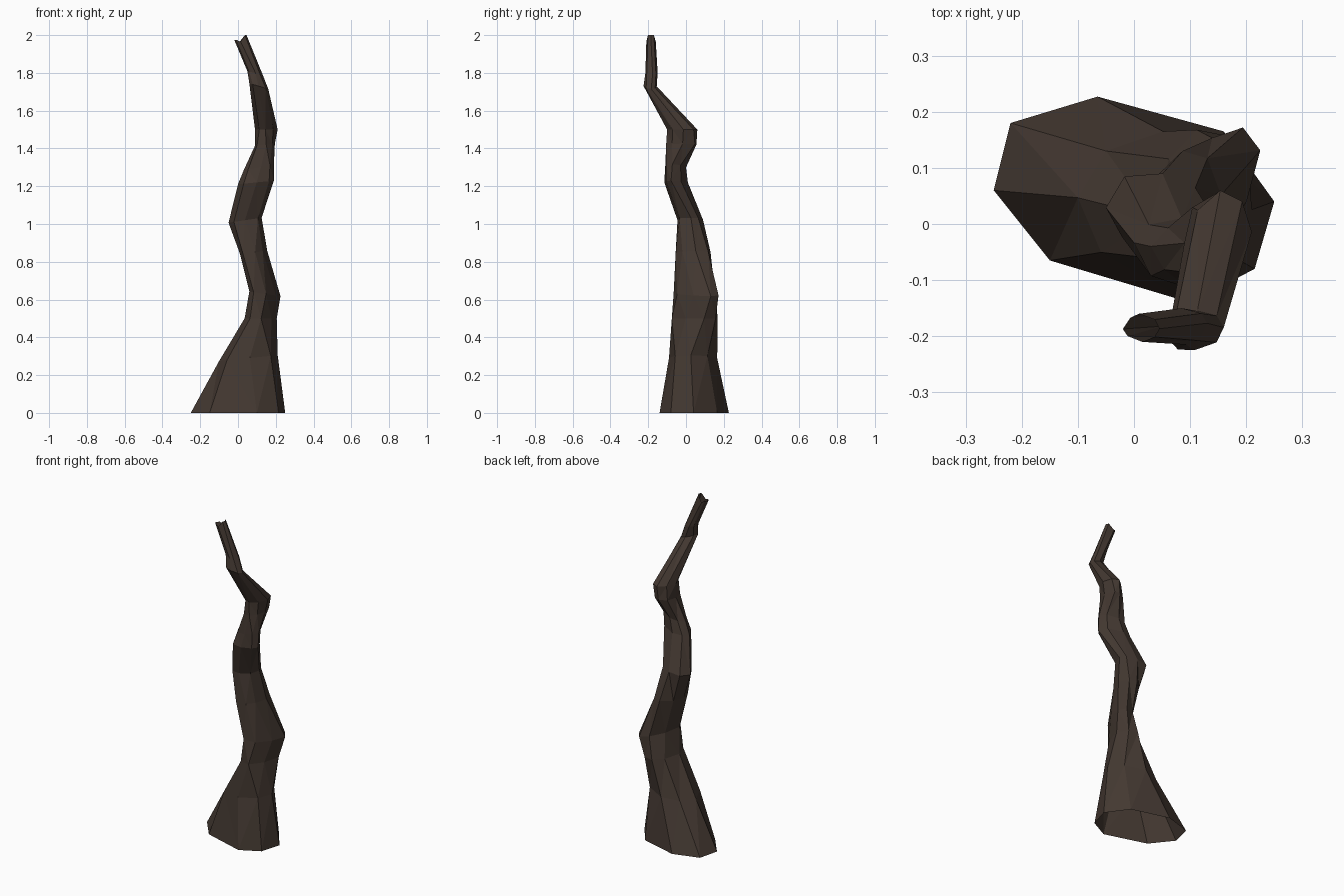
import bpy
import bmesh
import random
from math import sin, cos, tau

random.seed(4)
SIDES = 8

default = bpy.data.objects.get("Cube")
if default:
    bpy.data.objects.remove(default, do_unlink=True)

# Dark bark material
bark = bpy.data.materials.new("dark_brown_bark")
bark.use_nodes = True
colour = (0.057, 0.040, 0.031, 1)
bark.diffuse_color = colour
shader = bark.node_tree.nodes["Principled BSDF"]
shader.inputs["Base Color"].default_value = colour
shader.inputs["Roughness"].default_value = 0.9

# Flared foot outline, counter-clockwise from the left side
FOOT = [(.25, .04), (.16, .165), (-.065, .227), (-.22, .18),
        (-.25, .06), (-.15, -.065), (.1, -.14), (.215, -.08)]

# Cross-sections: height, x range, y range, diagonal lean, slope along x
RINGS = [
    (.29, -.10, .21, -.09, .165, .0, .1),
    (.50, .035, .205, -.075, .168, .3, .0),
    (.63, .06, .225, -.065, .172, .6, -.15),
    (.85, .01, .155, -.055, .13, .3, .1),
    (1.02, -.05, .125, -.045, .09, -.1, .15),
    (1.22, .0, .19, -.115, .01, -.3, .1),
    (1.30, .03, .19, -.11, .0, -.2, .2),
    (1.42, .09, .195, -.105, .055, .1, .1),
    (1.50, .09, .21, -.1, .06, .2, .0),
    (1.73, .06, .16, -.225, -.155, .2, -.3),
    (1.80, .05, .13, -.215, -.15, .0, -.2),
    (1.985, -.02, .045, -.21, -.16, .0, .0),
]


def fit(values, low, high):
    """Stretch values so that they span low to high."""
    a, b = min(values), max(values)
    return [low + (v - a) / (b - a) * (high - low) for v in values]


def section(z, x0, x1, y0, y1, lean, slope):
    """One knotty, leaning cross-section of the trunk."""
    angles = [tau * i / SIDES + random.uniform(-.12, .12) for i in range(SIDES)]
    radii = [random.uniform(.86, 1) for _ in angles]
    xs = fit([r * cos(a) for a, r in zip(angles, radii)], x0, x1)
    ys = fit([r * sin(a + lean) for a, r in zip(angles, radii)], y0, y1)
    middle = (x0 + x1) / 2
    return [(x, y, z + slope * (x - middle)) for x, y in zip(xs, ys)]


# Trunk: loft through all sections, open at the foot and the broken tip
bm = bmesh.new()
sections = [[(x, y, 0) for x, y in FOOT]] + [section(*r) for r in RINGS]

# Splintered tip: sides raised, middle notched
tip = sections[-1]
sections[-1] = [(x, y, 2 if abs(x - .04) < .012 else
                 1.975 if x < 0 else 1.965) for x, y, z in tip]

loops = [[bm.verts.new(p) for p in s] for s in sections]
for low, high in zip(loops, loops[1:]):
    for i in range(SIDES):
        j = (i + 1) % SIDES
        bm.faces.new((low[i], low[j], high[j], high[i]))

# Facet the twisted sides
bmesh.ops.triangulate(bm, faces=bm.faces[:], quad_method='SHORT_EDGE')
mesh = bpy.data.meshes.new("dead_tree_trunk")
bm.to_mesh(mesh)
bm.free()
mesh.materials.append(bark)
trunk = bpy.data.objects.new("dead_tree_trunk", mesh)
bpy.context.collection.objects.link(trunk)
